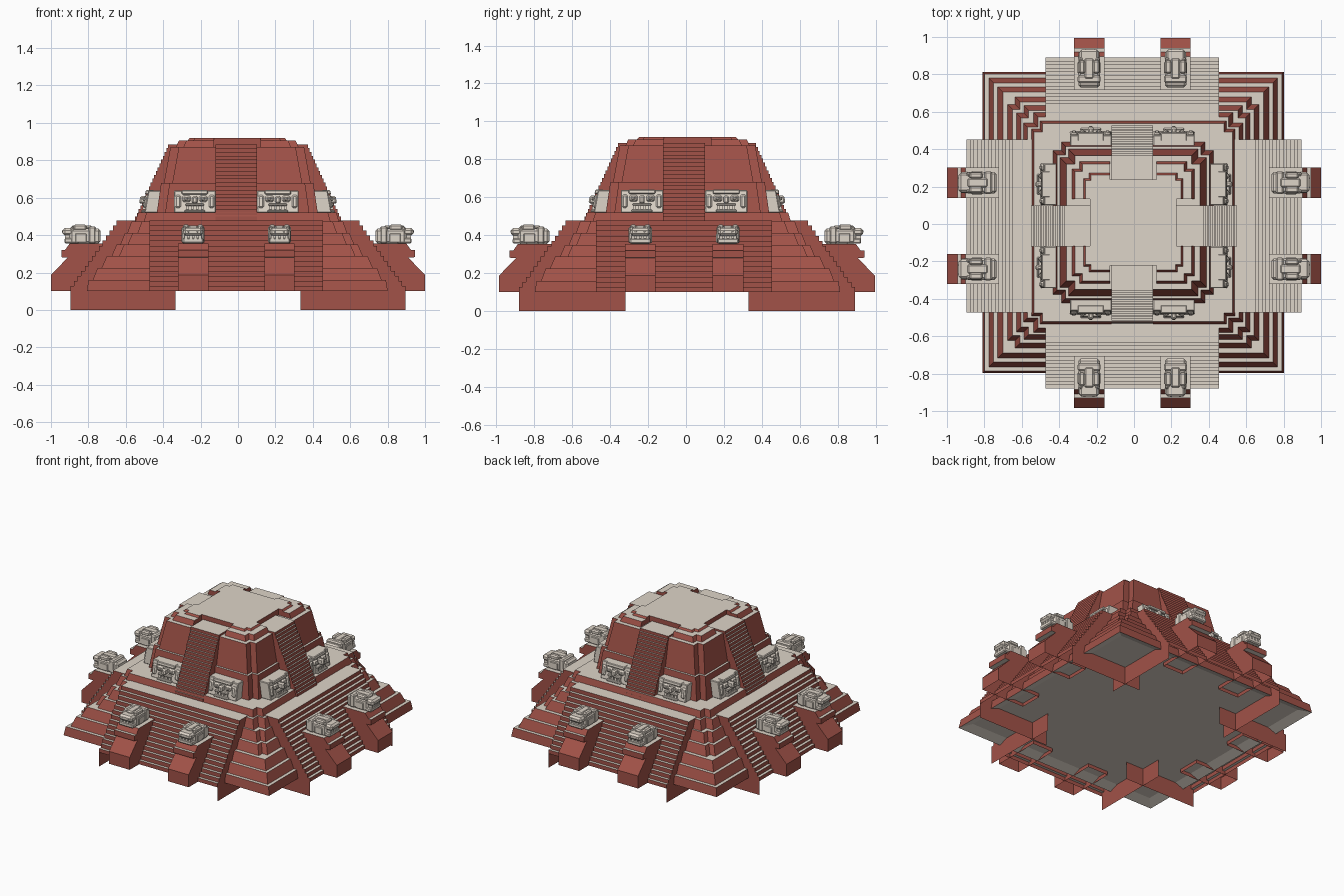
import bpy, bmesh, math
from mathutils import Matrix, Vector

if "Cube" in bpy.data.objects:
    bpy.data.objects.remove(bpy.data.objects["Cube"])


def material(name, rgb):
    m = bpy.data.materials.new(name)
    m.diffuse_color = (*rgb, 1)
    m.use_nodes = True
    m.node_tree.nodes["Principled BSDF"].inputs["Base Color"].default_value = m.diffuse_color
    return m


RED = material("red_plaster", (0.36, 0.085, 0.065))
STONE = material("pale_stone", (0.73, 0.66, 0.58))

# the four sides: turn about z, plus the small shift seen in the plan
SIDES = {
    "front": Matrix.Translation((-0.009, 0.015, 0)),
    "right": Matrix.Translation((0, -0.01, 0)) @ Matrix.Rotation(math.pi / 2, 4, 'Z'),
    "back": Matrix.Translation((-0.009, -0.005, 0)) @ Matrix.Rotation(math.pi, 4, 'Z'),
    "left": Matrix.Translation((0, -0.01, 0)) @ Matrix.Rotation(-math.pi / 2, 4, 'Z'),
}
MIDDLE = Matrix.Translation((-0.004, 0.008, 0))


def finish(bm, name, matrix, stone=False):
    """Horizontal faces are pale, everything else is red; carvings are all pale."""
    bmesh.ops.recalc_face_normals(bm, faces=bm.faces)
    bm.normal_update()
    for f in bm.faces:
        f.material_index = 1 if stone or abs(f.normal.z) > 0.92 else 0
    bm.transform(matrix)
    me = bpy.data.meshes.new(name)
    bm.to_mesh(me)
    bm.free()
    me.materials.append(RED)
    me.materials.append(STONE)
    ob = bpy.data.objects.new(name, me)
    bpy.context.collection.objects.link(ob)
    return ob


def plan(a, n, slot):
    """Square outline with stepped-in corners and optional slots for the stairs."""
    side = []
    if n:
        side += [(-(a - n), -(a - n)), (-(a - n), -a)]
    else:
        side += [(-a, -a)]
    if slot:
        w, d = slot
        side += [(-w, -a), (-w, -d), (w, -d), (w, -a)]
    if n:
        side += [(a - n, -a)]
    pts = []
    for k in range(4):
        c, s = round(math.cos(k * math.pi / 2)), round(math.sin(k * math.pi / 2))
        pts += [(c * x - s * y, s * x + c * y) for x, y in side]
    return pts


def tiers(name, rings, n=0, slot=None):
    """Stack of battered tiers from (half width, height) rings."""
    bm = bmesh.new()
    loops = [[bm.verts.new((x, y, z)) for x, y in plan(a, n, slot)] for a, z in rings]
    for lo, hi in zip(loops, loops[1:]):
        for i in range(len(lo)):
            j = (i + 1) % len(lo)
            bm.faces.new((lo[i], lo[j], hi[j], hi[i]))
    bm.faces.new(loops[0][::-1])
    bm.faces.new(loops[-1])
    return finish(bm, name, MIDDLE)


def stairs(name, matrix, half, outer, inner, z0, z1, steps, back, foot):
    """Open stair strip with stepped side walls reaching down to foot."""
    bm = bmesh.new()
    run, rise = (outer - inner) / steps, (z1 - z0) / steps
    prof = [(outer, z0)]
    for i in range(steps):
        r = outer - i * run
        prof += [(r, z0 + (i + 1) * rise), (r - run, z0 + (i + 1) * rise)]
    prof.append((back, z1))
    rows = [[bm.verts.new((s * half, -r, z)) for r, z in prof] for s in (-1, 1)]
    for i in range(len(prof) - 1):
        bm.faces.new((rows[0][i], rows[1][i], rows[1][i + 1], rows[0][i + 1]))
    for s, row in zip((-1, 1), rows):
        low = [bm.verts.new((s * half, -back, foot))]
        if foot < z0:
            low.append(bm.verts.new((s * half, -outer, foot)))
        bm.faces.new(row + low)
    return finish(bm, name, matrix)


def extrude(name, matrix, prof, x0, x1):
    """Closed side outline drawn out in width, left open along its first edge."""
    bm = bmesh.new()
    a, b = [[bm.verts.new((x, -r, z)) for r, z in prof] for x in (x0, x1)]
    for i in range(1, len(prof)):
        j = (i + 1) % len(prof)
        bm.faces.new((a[i], a[j], b[j], b[i]))
    bm.faces.new(a)
    bm.faces.new(b[::-1])
    return finish(bm, name, matrix)


def block(bm, x, r0, r1, z0, z1, w, bevel=0.004):
    """Bevelled block centred on x, between radial distances r0 and r1."""
    m = Matrix.Translation((x, -(r0 + r1) / 2, (z0 + z1) / 2)) @ Matrix.Diagonal((w, r1 - r0, z1 - z0, 1))
    vs = bmesh.ops.create_cube(bm, size=1, matrix=m)["verts"]
    if bevel:
        es = list({e for v in vs for e in v.link_edges})
        bmesh.ops.bevel(bm, geom=es, offset=bevel, segments=1, affect='EDGES')


def ball(bm, x, r, z, rad):
    bmesh.ops.create_icosphere(bm, subdivisions=1, radius=rad, matrix=Matrix.Translation((x, -r, z)))


def beast_head(name, matrix, cx):
    """Carved animal head on a stair pedestal."""
    bm = bmesh.new()
    block(bm, cx, 0.735, 0.90, 0.355, 0.435, 0.115, 0.012)   # neck and skull
    block(bm, cx, 0.76, 0.80, 0.356, 0.447, 0.122, 0.008)    # collar
    block(bm, cx, 0.85, 0.928, 0.356, 0.384, 0.112, 0.006)   # lower jaw
    block(bm, cx, 0.85, 0.938, 0.397, 0.438, 0.104, 0.012)   # snout
    block(bm, cx, 0.78, 0.89, 0.43, 0.452, 0.05, 0.008)      # crest
    for s in (-1, 1):
        block(bm, cx + s * 0.038, 0.81, 0.88, 0.425, 0.456, 0.034, 0.008)   # brow
        block(bm, cx + s * 0.052, 0.81, 0.87, 0.36, 0.41, 0.02)             # cheek
        ball(bm, cx + s * 0.045, 0.885, 0.434, 0.013)                       # eye
        ball(bm, cx + s * 0.024, 0.933, 0.42, 0.009)                        # nostril
    for i in range(4):
        block(bm, cx + (i - 1.5) * 0.025, 0.89, 0.926, 0.38, 0.4, 0.016, 0)  # teeth
    return finish(bm, name, matrix, True)


def mask(name, matrix, cx):
    """Carved face panel leaning on the upper wall."""
    bm = bmesh.new()
    block(bm, cx, 0.40, 0.50, 0.52, 0.638, 0.222)
    block(bm, cx, 0.47, 0.515, 0.618, 0.64, 0.14)            # brow band
    block(bm, cx, 0.47, 0.538, 0.568, 0.61, 0.028, 0.008)    # nose
    block(bm, cx, 0.47, 0.519, 0.522, 0.535, 0.11)           # lower lip
    block(bm, cx, 0.47, 0.52, 0.556, 0.568, 0.10)            # upper lip
    for s in (-1, 1):
        block(bm, cx + s * 0.045, 0.47, 0.514, 0.577, 0.612, 0.044, 0.008)  # eye socket
        ball(bm, cx + s * 0.045, 0.514, 0.594, 0.012)                       # eye
        block(bm, cx + s * 0.09, 0.45, 0.511, 0.545, 0.615, 0.03, 0.008)    # ear flare
    for i in range(4):
        block(bm, cx + (i - 1.5) * 0.026, 0.48, 0.514, 0.537, 0.556, 0.014, 0)  # teeth
    for v in bm.verts:                                       # lean backwards
        v.co.y += 0.18 * (v.co.z - 0.52)
    return finish(bm, name, matrix, True)


# pyramid body, bottom to top: six battered tiers, terrace, upper walls, summit
tiers("lower_tiers", [(0.74, 0.125), (0.805, 0.10), (0.795, 0.16), (0.772, 0.16),
                      (0.747, 0.225), (0.725, 0.225), (0.697, 0.288), (0.60, 0.288)])
tiers("middle_tiers", [(0.672, 0.287), (0.645, 0.35), (0.625, 0.35), (0.60, 0.412),
                       (0.56, 0.412)], 0.04)
tiers("top_tier", [(0.588, 0.411), (0.565, 0.474)], 0.055)
tiers("terrace_step", [(0.545, 0.47), (0.53, 0.521)], 0.045)
tiers("upper_wall", [(0.43, 0.52), (0.407, 0.68), (0.392, 0.68), (0.357, 0.872)], 0.045)
tiers("upper_cornice", [(0.328, 0.87), (0.312, 0.906)], 0.04, (0.125, 0.23))
tiers("summit_platform", [(0.267, 0.904), (0.255, 0.918)], 0.03, (0.125, 0.23))

# stepped pedestal outline: radial distance, height
PEDESTAL = [(0.66, 0.10), (1.0, 0.10), (1.0, 0.188), (0.91, 0.28), (0.945, 0.282),
            (0.945, 0.32), (0.925, 0.32), (0.90, 0.355), (0.66, 0.355)]

for side, mat in SIDES.items():
    stairs(side + "_lower_stairs", mat, 0.463, 0.895, 0.63, 0.10, 0.478, 14, 0.335, 0.0)
    stairs(side + "_upper_stairs", mat, 0.11, 0.55, 0.365, 0.478, 0.885, 20, 0.225, 0.478)
    for tag, s in (("a", -1), ("b", 1)):
        extrude(f"{side}_pedestal_{tag}", mat, PEDESTAL, s * 0.231 - 0.081, s * 0.231 + 0.081)
        beast_head(f"{side}_beast_head_{tag}", mat, s * 0.231)
        mask(f"{side}_mask_{tag}", mat, s * 0.222)
